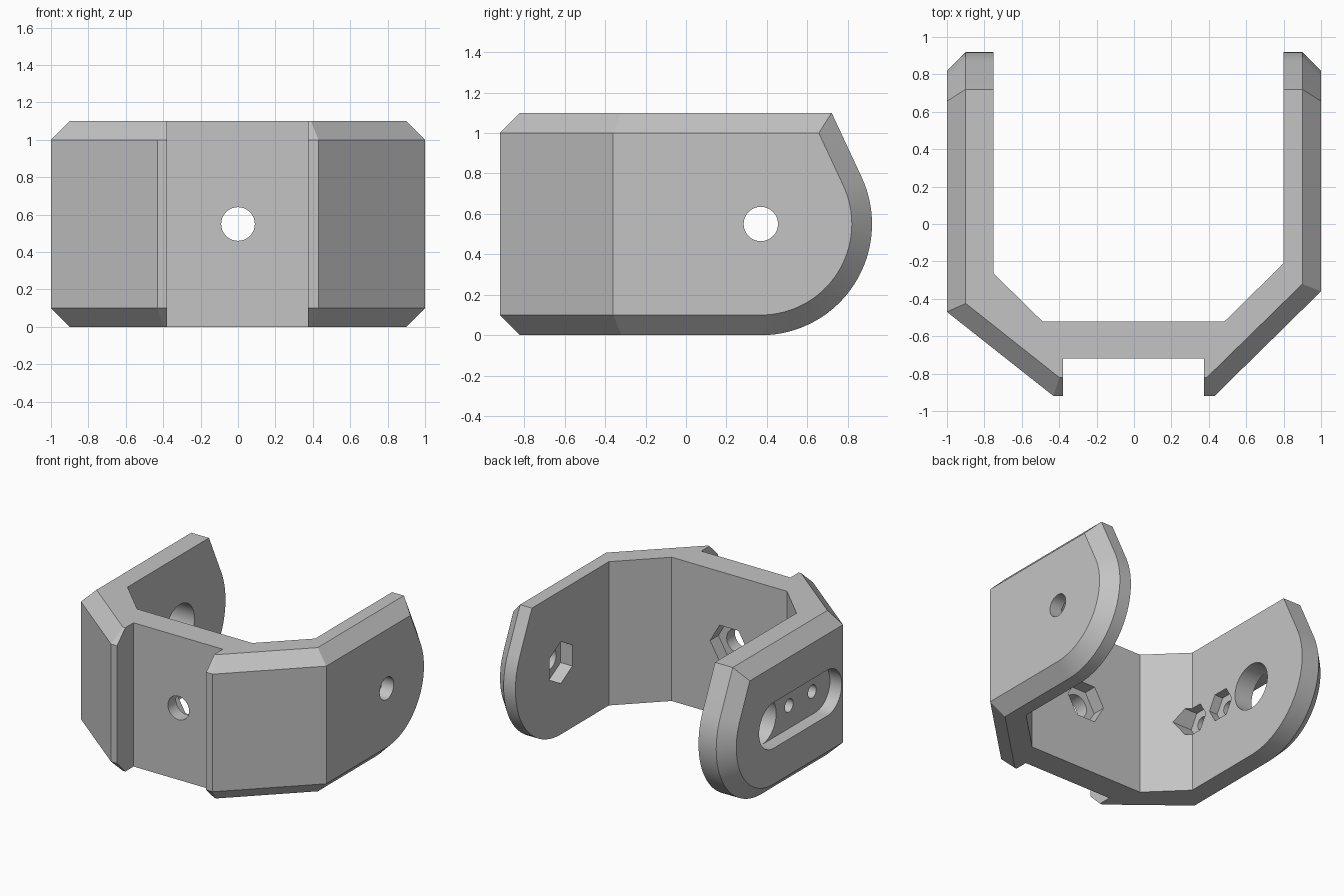
import bpy, bmesh, math
from mathutils import Vector

if "Cube" in bpy.data.objects:
    bpy.data.objects.remove(bpy.data.objects["Cube"])

grey = bpy.data.materials.new("plain grey")
grey.use_nodes = True
COLOUR = (0.55, 0.55, 0.55, 1)
grey.diffuse_color = COLOUR
grey.node_tree.nodes["Principled BSDF"].inputs["Base Color"].default_value = COLOUR


def loft(name, axis, sections):
    """Solid through [(position, outline)] sections stacked along an axis."""
    bm = bmesh.new()
    rings = []
    for pos, outline in sections:
        ring = []
        for a, b in outline:
            co = {"x": (pos, a, b), "y": (a, pos, b), "z": (a, b, pos)}[axis]
            ring.append(bm.verts.new(co))
        rings.append(ring)
    bm.faces.new(rings[0])
    bm.faces.new(rings[-1])
    for low, high in zip(rings, rings[1:]):
        for i in range(len(low)):
            j = (i + 1) % len(low)
            bm.faces.new((low[i], low[j], high[j], high[i]))
    bmesh.ops.recalc_face_normals(bm, faces=bm.faces)
    mesh = bpy.data.meshes.new(name)
    bm.to_mesh(mesh)
    bm.free()
    mesh.materials.append(grey)
    obj = bpy.data.objects.new(name, mesh)
    bpy.context.collection.objects.link(obj)
    return obj


def arc(a, b, radius, start, end, steps):
    angles = [math.radians(start + (end - start) * i / steps) for i in range(steps + 1)]
    return [(a + radius * math.cos(t), b + radius * math.sin(t)) for t in angles]


def ring(a, b, radius, sides, turn=0):
    return arc(a, b, radius, turn, turn + 360, sides)[:-1]


def combine(target, tool, operation):
    """Apply a boolean and discard the helper."""
    mod = target.modifiers.new("cut", "BOOLEAN")
    mod.operation, mod.solver, mod.object = operation, "EXACT", tool
    bpy.context.view_layer.objects.active = target
    bpy.ops.object.modifier_apply(modifier=mod.name)
    bpy.data.objects.remove(tool)


PIVOT, MID, CH, TOP = 0.37, 0.55, 0.1, 1.1


# Side outline: straight top, sloped end running into a round end
def side(inset):
    r = MID - inset
    t = math.radians(25)
    top = TOP - inset
    y_top = PIVOT + (r - r * math.sin(t)) / math.cos(t)
    return [(-1.5, inset), *arc(PIVOT, MID, r, -90, 25, 32), (y_top, top), (-1.5, top)]


bracket = loft("bracket", "x", [(-1, side(CH)), (CH - 1, side(0)),
                                (1 - CH, side(0)), (1, side(CH))])

# Front corners and their bevels
outer = [(-1.3, 1.2), (-1.3, -0.233), (-0.43, -0.92), (0.43, -0.92), (1.3, -0.065), (1.3, 1.2)]
inner = [(-1.3, 1.2), (-1.3, -0.104), (-0.40, -0.82), (0.39, -0.82), (1.3, 0.072), (1.3, 1.2)]
beyond = [tuple(2 * Vector(i) - Vector(o)) for i, o in zip(inner, outer)]
combine(bracket, loft("plan", "z", [(-CH, beyond), (CH, outer), (TOP - CH, outer),
                                    (TOP + CH, beyond)]), "INTERSECT")

# Inner opening and front channel
opening = [(-0.75, 1.5), (-0.75, -0.265), (-0.49, -0.52), (0.485, -0.52), (0.80, -0.21), (0.80, 1.5)]
channel = [(-0.38, -1.5), (0.375, -1.5), (0.375, -0.72), (-0.38, -0.72)]
for outline in (opening, channel):
    combine(bracket, loft("opening", "z", [(-1, outline), (2, outline)]), "DIFFERENCE")

# Slot sunk into the outside of the right arm
R = 0.175
slot = arc(PIVOT, MID, R, -90, 90, 24) + arc(-0.28, MID, R, 90, 270, 24)

# Holes, nut pockets and slot: axis, outline, start, end
cuts = [
    ("x", slot, -1.2, -0.9),
    ("x", ring(PIVOT, MID, R, 48), -1.3, -0.6),
    ("x", ring(PIVOT, MID, 0.085, 32), 0.6, 1.2),
    ("x", ring(PIVOT, MID, 0.16, 6, 30), 0.6, 0.9),
    ("y", ring(0, MID, 0.09, 32), -0.9, -0.3),
    ("y", ring(0, MID, 0.16, 6), -0.62, -0.3),
]
for y in (-0.24, 0.04):
    cuts.append(("x", ring(y, MID, 0.05, 24), -1.1, -0.6))
    cuts.append(("x", ring(y, MID, 0.12, 6), -0.82, -0.4))
for axis, outline, start, end in cuts:
    combine(bracket, loft("cutter", axis, [(start, outline), (end, outline)]), "DIFFERENCE")

bpy.ops.object.select_all(action="DESELECT")
bracket.select_set(True)
bpy.context.view_layer.objects.active = bracket
bpy.ops.object.shade_smooth_by_angle(angle=math.radians(20))
